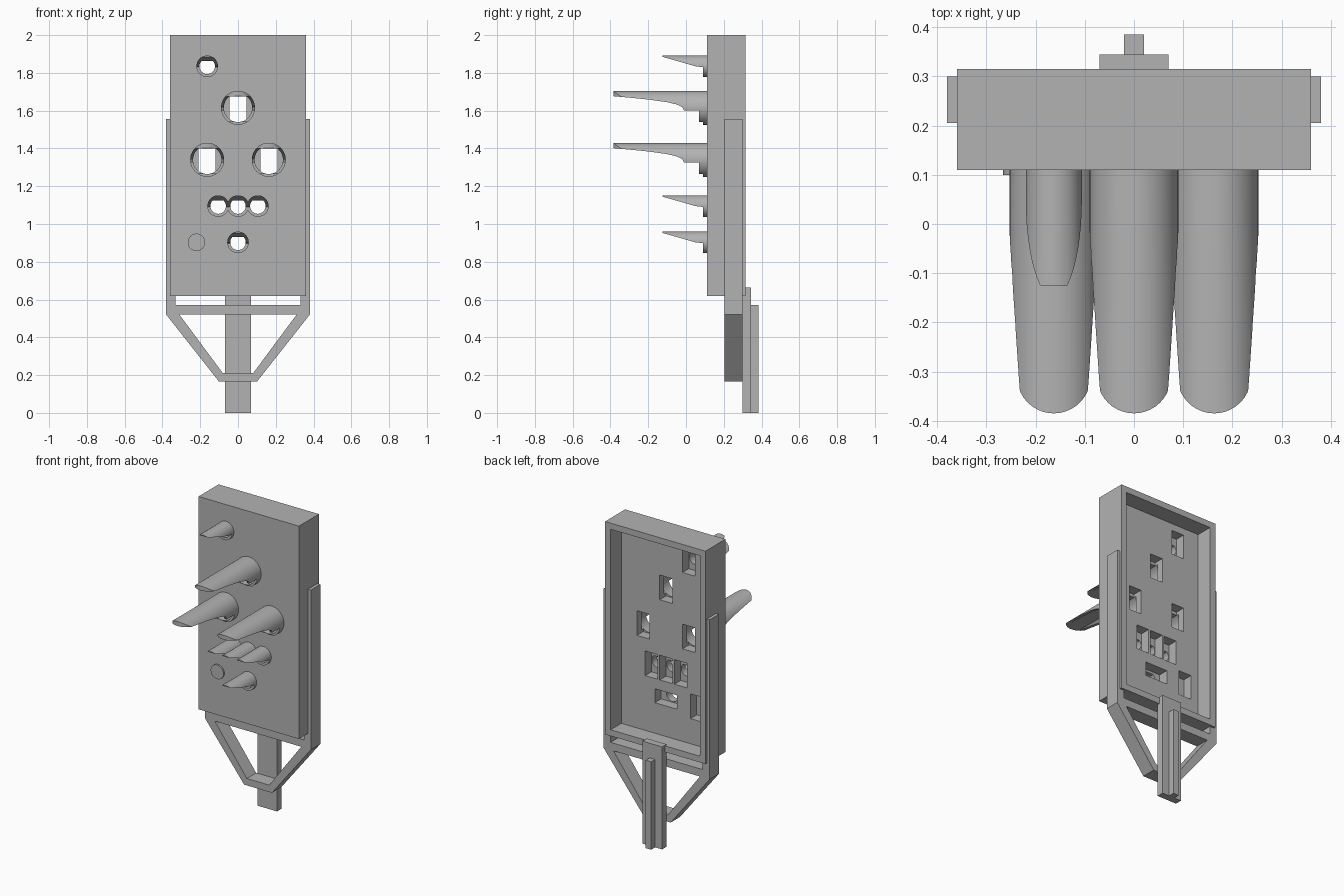
import bpy, bmesh
from math import sin, cos, pi
from mathutils import Vector

old = bpy.data.objects.get("Cube")
if old:
    bpy.data.objects.remove(old)

grey = bpy.data.materials.new("plain grey")
grey.use_nodes = True
colour = (0.45, 0.45, 0.45, 1)
grey.diffuse_color = colour
grey.node_tree.nodes["Principled BSDF"].inputs["Base Color"].default_value = colour


def prism(name, points, place, direction):
    """Extrude a flat outline; place maps each 2D point into space."""
    bm = bmesh.new()
    face = bm.faces.new([bm.verts.new(place(*p)) for p in points])
    new = bmesh.ops.extrude_face_region(bm, geom=[face])["geom"]
    bmesh.ops.translate(bm, vec=direction,
                        verts=[v for v in new if isinstance(v, bmesh.types.BMVert)])
    bmesh.ops.recalc_face_normals(bm, faces=bm.faces)
    mesh = bpy.data.meshes.new(name)
    bm.to_mesh(mesh)
    bm.free()
    mesh.materials.append(grey)
    obj = bpy.data.objects.new(name, mesh)
    bpy.context.collection.objects.link(obj)
    return obj


def box(name, x0, x1, y0, y1, z0, z1):
    return prism(name, [(x0, z0), (x1, z0), (x1, z1), (x0, z1)],
                 lambda x, z: Vector((x, y0, z)), Vector((0, y1 - y0, 0)))


def disc(name, x, z, r, y0, y1, ceiling=None):
    """Cylinder along y, optionally with a flat ceiling."""
    top = r if ceiling is None else ceiling
    ring = [(x + r * cos(i * pi / 24), z + min(r * sin(i * pi / 24), top))
            for i in range(48)]
    return prism(name, ring, lambda a, b: Vector((a, y0, b)), Vector((0, y1 - y0, 0)))


def carve(obj, cutter, operation="DIFFERENCE"):
    mod = obj.modifiers.new("carve", "BOOLEAN")
    mod.operation = operation
    mod.solver = "EXACT"
    mod.object = cutter
    bpy.context.view_layer.objects.active = obj
    bpy.ops.object.modifier_apply(modifier=mod.name)
    bpy.data.objects.remove(cutter)


def smooth(obj):
    bpy.ops.object.select_all(action="DESELECT")
    obj.select_set(True)
    bpy.context.view_layer.objects.active = obj
    bpy.ops.object.shade_smooth_by_angle(angle=pi / 6)


# Side outlines of the two hood sizes: (y, height above lamp centre)
LARGE = [(-.39, .1), (-.39, .062), (-.3, .054), (-.2, .044), (-.1, .03), (-.05, .018),
         (-.02, .004), (-.01, -.015), (.07, -.015), (.07, -.075), (.09, -.075),
         (.09, -.1), (.13, -.1), (.13, .1)]
SMALL = [(-.125, .07), (-.125, .05), (.05, 0), (.09, -.005), (.09, -.07),
         (.13, -.07), (.13, .07)]

# name, x, z, is large, pocket lies sideways
LAMPS = [("top", -.163, 1.835, False, False),
         ("upper", 0, 1.615, True, False),
         ("middle_right", -.163, 1.34, True, False),
         ("middle_left", .163, 1.34, True, False),
         ("row_right", -.105, 1.095, False, False),
         ("row_centre", 0, 1.095, False, False),
         ("row_left", .105, 1.095, False, False),
         ("bottom", 0, .903, False, True)]

# Housing: hollow tray open at the back
housing = box("housing", -.36, .36, .11, .315, .62, 2)
carve(housing, box("cut", -.32, .32, .205, .4, .66, 1.96))


def pocket(x, z, sideways):
    w, h = (.08, .045) if sideways else (.045, .08)
    carve(housing, box("cut", x - w, x + w, .14, .25, z - h, z + h))


# Lamp openings with hoods
for label, x, z, large, sideways in LAMPS:
    outer, inner, ceiling = (.09, .075, .06) if large else (.057, .041, .029)
    pocket(x, z, sideways)
    carve(housing, disc("cut", x, z, inner, 0, .16, ceiling))

    hood = disc(label + "_hood", x, z, outer, -.4, .112)
    side = prism("cut", LARGE if large else SMALL,
                 lambda y, h: Vector((x - .2, y, z + h)), Vector((.4, 0, 0)))
    carve(hood, side, "INTERSECT")
    if large:
        # Rounded tip as seen from above
        tip = [(-.075 * cos(i * pi / 20), -.31 - .075 * sin(i * pi / 20))
               for i in range(21)]
        tip += [(.095, 0), (.095, .2), (-.095, .2), (-.095, 0)]
        plan = prism("cut", tip, lambda a, y: Vector((x + a, y, z - .2)),
                     Vector((0, 0, .4)))
        carve(hood, plan, "INTERSECT")
    carve(hood, disc("cut", x, z, inner, -.5, .2, ceiling))
    smooth(hood)

# Blank cover with its own pocket behind
pocket(-.22, .903, False)
smooth(disc("blank_cover", -.22, .903, .046, .1, .112))

# Bracket: side straps, cross bar and tapered brace
for side, s in (("left", 1), ("right", -1)):
    box(side + "_strap", *sorted((s * .33, s * .38)), .205, .30, .52, 1.555)
    prism(side + "_brace", [(s * .38, .52), (s * .31, .52), (s * .08, .21), (s * .10, .165)],
          lambda x, z: Vector((x, .205, z)), Vector((0, .095, 0)))
box("cross_bar", -.33, .33, .205, .30, .52, .57)
prism("bottom_bar", [(-.10, .165), (.10, .165), (.08, .21), (-.08, .21)],
      lambda x, z: Vector((x, .205, z)), Vector((0, .095, 0)))

# Mounting post and its rear rib
box("post", -.07, .07, .30, .345, 0, .665)
box("post_rib", -.02, .02, .345, .385, 0, .57)
